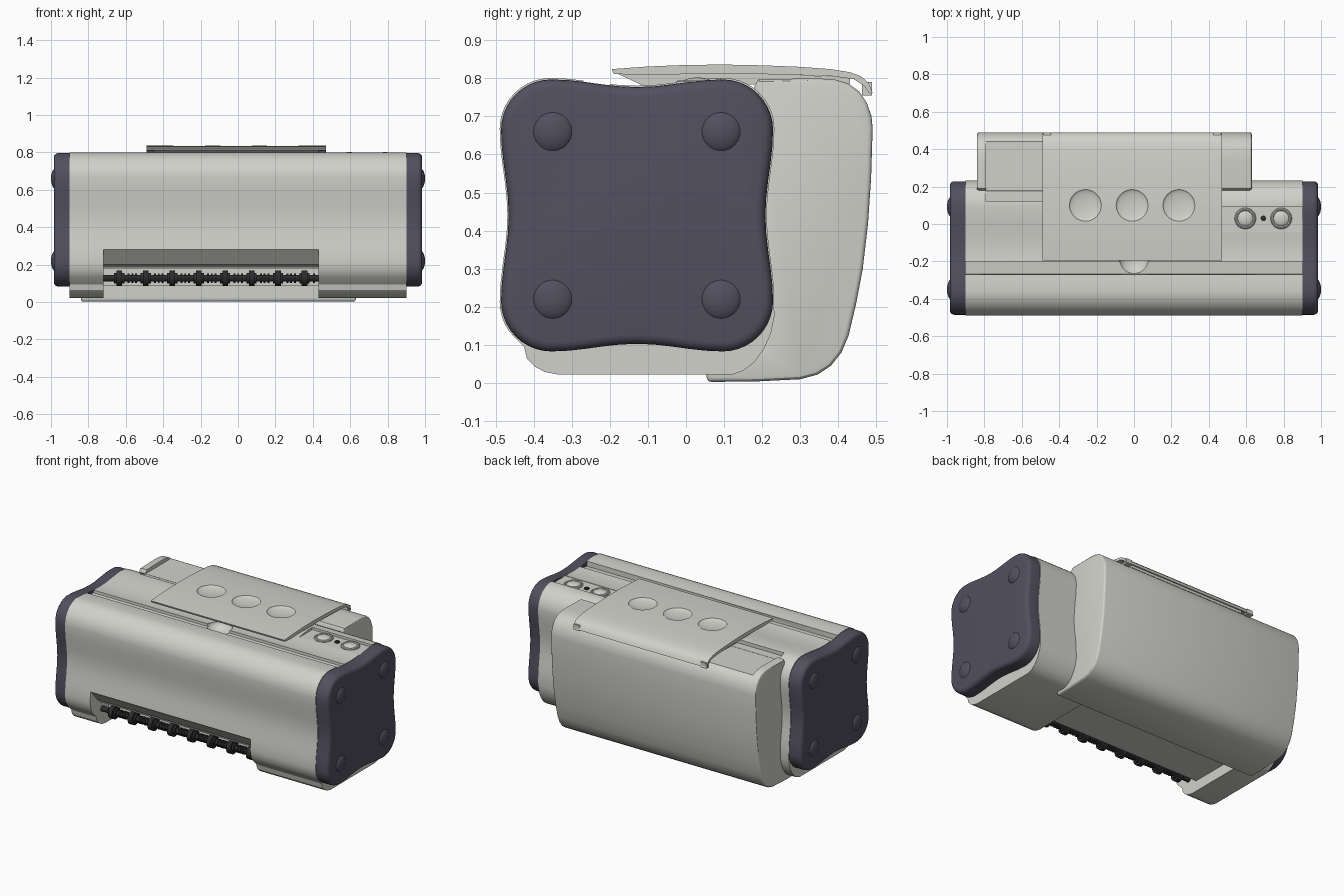
import bpy, bmesh
from math import pi, cos, sin, atan2

if "Cube" in bpy.data.objects:
    bpy.data.objects.remove(bpy.data.objects["Cube"])

CY, CZ = -0.1285, 0.44   # centre of the end-cap outline


def material(name, color):
    m = bpy.data.materials.new(name)
    m.diffuse_color = (*color, 1)
    m.use_nodes = True
    m.node_tree.nodes["Principled BSDF"].inputs["Base Color"].default_value = m.diffuse_color
    return m


SHELL = material("warm_grey", (0.64, 0.64, 0.60))
DARK = material("slate", (0.085, 0.08, 0.115))
BLACK = material("black_rubber", (0.025, 0.025, 0.025))


def finish(ob, mat, angle=30):
    ob.data.materials.clear()
    ob.data.materials.append(mat)
    bpy.ops.object.select_all(action='DESELECT')
    ob.select_set(True)
    bpy.context.view_layer.objects.active = ob
    bpy.ops.object.shade_smooth_by_angle(angle=angle * pi / 180)
    return ob


def prism(name, pts, x0, x1):
    """Extrude a (y, z) outline along x."""
    bm = bmesh.new()
    f = bm.faces.new([bm.verts.new((x0, y, z)) for y, z in pts])
    r = bmesh.ops.extrude_face_region(bm, geom=[f])
    vs = [g for g in r['geom'] if isinstance(g, bmesh.types.BMVert)]
    bmesh.ops.translate(bm, vec=(x1 - x0, 0, 0), verts=vs)
    bmesh.ops.recalc_face_normals(bm, faces=bm.faces)
    me = bpy.data.meshes.new(name)
    bm.to_mesh(me)
    bm.free()
    ob = bpy.data.objects.new(name, me)
    bpy.context.collection.objects.link(ob)
    return ob


def block(name, x0, x1, y0, y1, z0, z1):
    return prism(name, [(y0, z0), (y1, z0), (y1, z1), (y0, z1)], x0, x1)


def ball(name, loc, scale):
    bpy.ops.mesh.primitive_uv_sphere_add(segments=40, ring_count=20, location=loc)
    ob = bpy.context.object
    ob.name, ob.scale = name, scale
    return ob


def rod(name, loc, r, length, axis='X', sides=32):
    rot = (0, pi / 2, 0) if axis == 'X' else (0, 0, 0)
    bpy.ops.mesh.primitive_cylinder_add(vertices=sides, radius=r, depth=length, location=loc, rotation=rot)
    bpy.context.object.name = name
    return bpy.context.object


def apply(ob, kind, **props):
    m = ob.modifiers.new("mod", kind)
    for k, v in props.items():
        setattr(m, k, v)
    bpy.context.view_layer.objects.active = ob
    bpy.ops.object.modifier_apply(modifier=m.name)


def cut(ob, *cutters):
    for c in cutters:
        bpy.context.view_layer.update()
        apply(ob, 'BOOLEAN', operation='DIFFERENCE', solver='EXACT', object=c)
        bpy.data.objects.remove(c)


def outline(k=1.0):
    """Rounded square with slightly hollow sides."""
    c, r, n = 0.225, 0.132, 10
    side = []
    for i in range(n):                      # hollow edge, then rounded corner
        t = -c + 2 * c * i / n
        side.append((t, 0.337 + 0.02 * (1 - cos(pi * t / c)) / 2))
    for i in range(n):
        a = pi / 2 - pi / 2 * i / n
        side.append((c + r * cos(a), c + r * sin(a)))
    pts = []
    for q in range(4):
        for y, z in side:
            for _ in range(q):
                y, z = z, -y
            pts.append((CY + k * y, CZ + k * z))
    return pts


# main body: cap outline with a foot-like lower part
pts = [p for p in outline(1.01) if p[1] > (0.13 if p[0] < CY else 0.22)]
pts += [(-0.425, 0.095), (-0.418, 0.065), (-0.395, 0.042), (-0.37, 0.029), (-0.335, 0.022),
        (0.12, 0.022), (0.15, 0.032), (0.18, 0.055), (0.205, 0.09), (0.223, 0.13), (0.232, 0.175)]
pts.sort(key=lambda p: atan2(p[1] - CZ, p[0] - CY))
body = prism("main_body", pts, -0.9, 0.9)
cut(body,
    # paper outlet and hollow underside
    prism("outlet_cut", [(-0.6, 0.28), (-0.48, 0.28), (-0.41, 0.2), (-0.3, 0.18), (-0.3, 0.09),
                         (0.05, 0.09), (0.05, -0.1), (-0.6, -0.1)], -0.72, 0.43),
    # groove behind the front cover
    prism("groove_cut", [(-0.272, 0.9), (-0.268, 0.762), (-0.2, 0.768), (-0.195, 0.9)], -0.95, 0.95),
    # finger notch, button panel, tray
    ball("notch_cut", (0, -0.195, 0.785), (0.08, 0.078, 0.05)),
    block("panel_cut", 0.47, 0.95, -0.045, 0.09, 0.784, 0.9),
    block("tray_cut", -0.79, -0.45, 0.12, 0.3, 0.775, 0.9))
finish(body, SHELL)

# rear housing
rear = prism("rear_housing", [
    (0.05, 0.07), (0.055, 0.003), (0.18, 0.004), (0.3, 0.01), (0.345, 0.022), (0.38, 0.045),
    (0.408, 0.08), (0.427, 0.125), (0.447, 0.21), (0.464, 0.3), (0.478, 0.42), (0.486, 0.54),
    (0.49, 0.67), (0.487, 0.7), (0.475, 0.735), (0.455, 0.765), (0.425, 0.787), (0.39, 0.797),
    (0.34, 0.8), (0.19, 0.797), (0.18, 0.78), (0.18, 0.1)], -0.84, 0.63)
apply(rear, 'BEVEL', width=0.012, segments=3, limit_method='ANGLE', angle_limit=1.2)
cut(rear, block("tray_cut", -0.79, -0.45, 0.12, 0.44, 0.775, 0.9))
finish(rear, SHELL)

# lid with three shallow dimples
top = [(-0.195, 0.824), (-0.1, 0.831), (0, 0.835), (0.1, 0.836), (0.2, 0.834), (0.3, 0.83),
       (0.38, 0.824), (0.43, 0.816), (0.46, 0.805), (0.48, 0.787), (0.49, 0.762)]
under = [(0.482, 0.76), (0.468, 0.78), (0.44, 0.798), (0.38, 0.806), (0.2, 0.811),
         (0, 0.811), (-0.12, 0.808), (-0.19, 0.812)]
lid = prism("lid", top + under, -0.49, 0.47)
cut(lid, *[ball("dimple_cut", (x, 0.1, 0.838), (0.086, 0.086, 0.018)) for x in (-0.26, -0.01, 0.24)])
finish(lid, SHELL)

# inner plate carrying the lid, and its rear clips
finish(prism("lid_support", [(-0.18, 0.812), (-0.1, 0.775), (0.2, 0.785), (0.43, 0.785),
                             (0.43, 0.803), (0.2, 0.812)], -0.45, 0.43), SHELL)
for x in (-0.465, 0.445):
    finish(block("lid_clip", x - 0.02, x + 0.02, 0.462, 0.488, 0.755, 0.79), SHELL)

# dark end caps with four bumps each
for s in (-1, 1):
    cap = prism("end_cap", outline(), s * 0.9, s * 0.985)
    bev = cap.data.attributes.new("bevel_weight_edge", 'FLOAT', 'EDGE')
    for e in cap.data.edges:
        xs = [abs(cap.data.vertices[v].co.x) for v in e.vertices]
        bev.data[e.index].value = 1.0 if min(xs) > 0.98 else 0.0
    apply(cap, 'BEVEL', width=0.025, segments=4, limit_method='WEIGHT')
    finish(cap, DARK)
    for y in (-0.35, 0.092):
        for z in (0.22, 0.66):
            finish(ball("cap_bump", (s * 0.973, y, z), (0.027, 0.056, 0.056)), DARK)

# buttons and indicator
for x in (0.595, 0.787):
    bpy.ops.mesh.primitive_torus_add(location=(x, 0.03, 0.786), major_radius=0.048, minor_radius=0.009,
                                     major_segments=40, minor_segments=10)
    bpy.context.object.name = "button_ring"
    finish(bpy.context.object, SHELL)
    finish(ball("button", (x, 0.03, 0.784), (0.044, 0.044, 0.018)), SHELL)
finish(rod("indicator", (0.692, 0.03, 0.785), 0.015, 0.012, 'Z'), BLACK)

# feed roller with wheels and small star rings
RY, RZ = -0.365, 0.128
finish(rod("roller_shaft", (-0.145, RY, RZ), 0.017, 1.15), BLACK)
for i in range(8):
    x = -0.635 + i * 0.1415
    finish(rod("roller_wheel", (x, RY, RZ), 0.042, 0.03), BLACK)
    finish(rod("roller_hub", (x, RY, RZ), 0.028, 0.055), BLACK)
    for d in (0.05, 0.07, 0.09):
        if x + d < 0.42:
            finish(rod("roller_ring", (x + d, RY, RZ), 0.025, 0.01, sides=8), BLACK)
# guide bar above the roller
finish(block("outlet_guide", -0.72, 0.43, -0.39, -0.29, 0.18, 0.187), SHELL)
